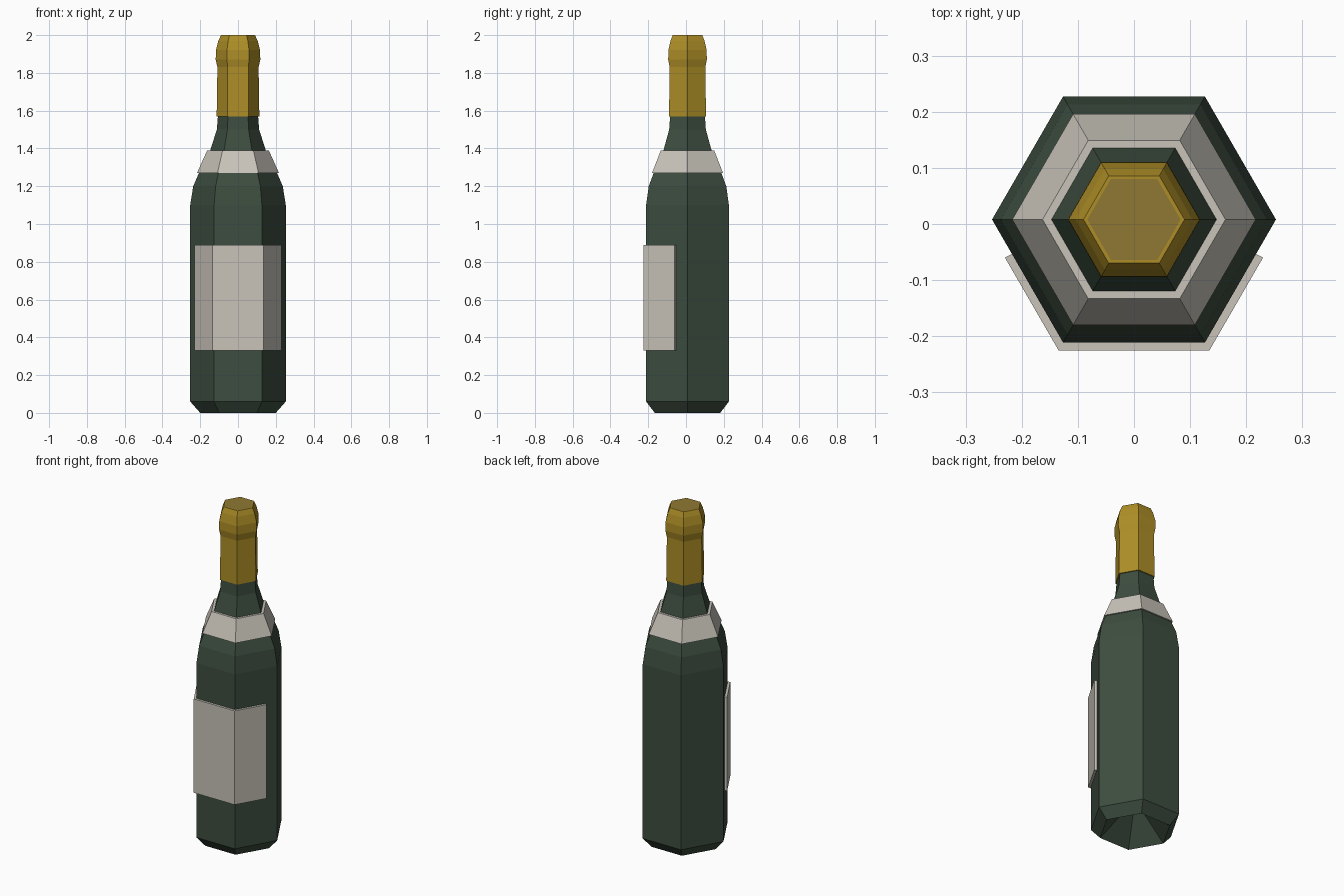
import bpy
import bmesh
import math
from mathutils import Vector

SIDES = 6
CENTRE_Y = 0.008   # the label pushes the bottle slightly backwards

cube = bpy.data.objects.get("Cube")
if cube:
    bpy.data.objects.remove(cube, do_unlink=True)


def material(name, rgb):
    mat = bpy.data.materials.new(name)
    mat.use_nodes = True
    colour = (*rgb, 1.0)
    mat.diffuse_color = colour
    mat.node_tree.nodes["Principled BSDF"].inputs["Base Color"].default_value = colour
    return mat


glass = material("dark green glass", (0.046, 0.074, 0.05))
paper = material("off white paper", (0.58, 0.55, 0.49))
foil = material("gold foil", (0.42, 0.27, 0.02))
cork = material("dull gold top", (0.28, 0.19, 0.035))


def finish(name, bm, mats):
    bmesh.ops.recalc_face_normals(bm, faces=bm.faces)
    mesh = bpy.data.meshes.new(name)
    bm.to_mesh(mesh)
    bm.free()
    for mat in mats:
        mesh.materials.append(mat)
    obj = bpy.data.objects.new(name, mesh)
    obj.location.y = CENTRE_Y
    bpy.context.collection.objects.link(obj)
    return obj


def lathe(name, profile, mats, closed=False):
    """Turn (radius, height) points into a six-sided solid; radius 0 is a tip."""
    bm = bmesh.new()
    rings = []
    for r, z in profile:
        count = SIDES if r else 1
        rings.append([bm.verts.new((r * math.cos(math.tau * i / SIDES),
                                    r * math.sin(math.tau * i / SIDES), z))
                      for i in range(count)])
    pairs = list(zip(rings, rings[1:]))
    if closed:
        pairs.append((rings[-1], rings[0]))
    for a, b in pairs:
        for i in range(SIDES):
            j = (i + 1) % SIDES
            corners = [a[i % len(a)], a[j % len(a)], b[j % len(b)], b[i % len(b)]]
            bm.faces.new(list(dict.fromkeys(corners)))
    if not closed:
        bm.faces.new(rings[-1])
    return finish(name, bm, mats)


# Bottle with a hollow punt under the base
lathe("bottle", [(0, 0.2), (0.2, 0), (0.253, 0.06), (0.253, 1.1), (0.237, 1.2),
                 (0.207, 1.27), (0.147, 1.39), (0.112, 1.5), (0.104, 1.6)], [glass])

# Paper collar around the shoulder
lathe("neck_label", [(0.217, 1.27), (0.163, 1.39), (0.145, 1.39), (0.2, 1.27)],
      [paper], closed=True)

# Foil wrapped around the neck, with a duller flat top
wrap = lathe("foil_wrap", [(0.1, 1.57), (0.113, 1.57), (0.109, 1.83), (0.118, 1.87),
                           (0.117, 1.92), (0.104, 1.97), (0.09, 2.0), (0.083, 2.0)],
             [foil, cork])
for face in wrap.data.polygons:
    if len(face.vertices) == SIDES:
        face.material_index = 1

# Front label folded over three sides
outer = [Vector((-0.23, -0.068)), Vector((-0.1345, -0.233)),
         Vector((0.1345, -0.233)), Vector((0.23, -0.068))]
inner = [Vector((-0.217, -0.061)), Vector((-0.126, -0.218)),
         Vector((0.126, -0.218)), Vector((0.217, -0.061))]
bm = bmesh.new()
strips = [[bm.verts.new((p.x, p.y, z)) for p in row]
          for row, z in ((outer, 0.33), (outer, 0.89), (inner, 0.89), (inner, 0.33))]
for k in range(4):
    a, b = strips[k], strips[(k + 1) % 4]
    for i in range(3):
        bm.faces.new((a[i], a[i + 1], b[i + 1], b[i]))
for end in (0, 3):
    bm.faces.new([s[end] for s in strips])
finish("front_label", bm, [paper])
